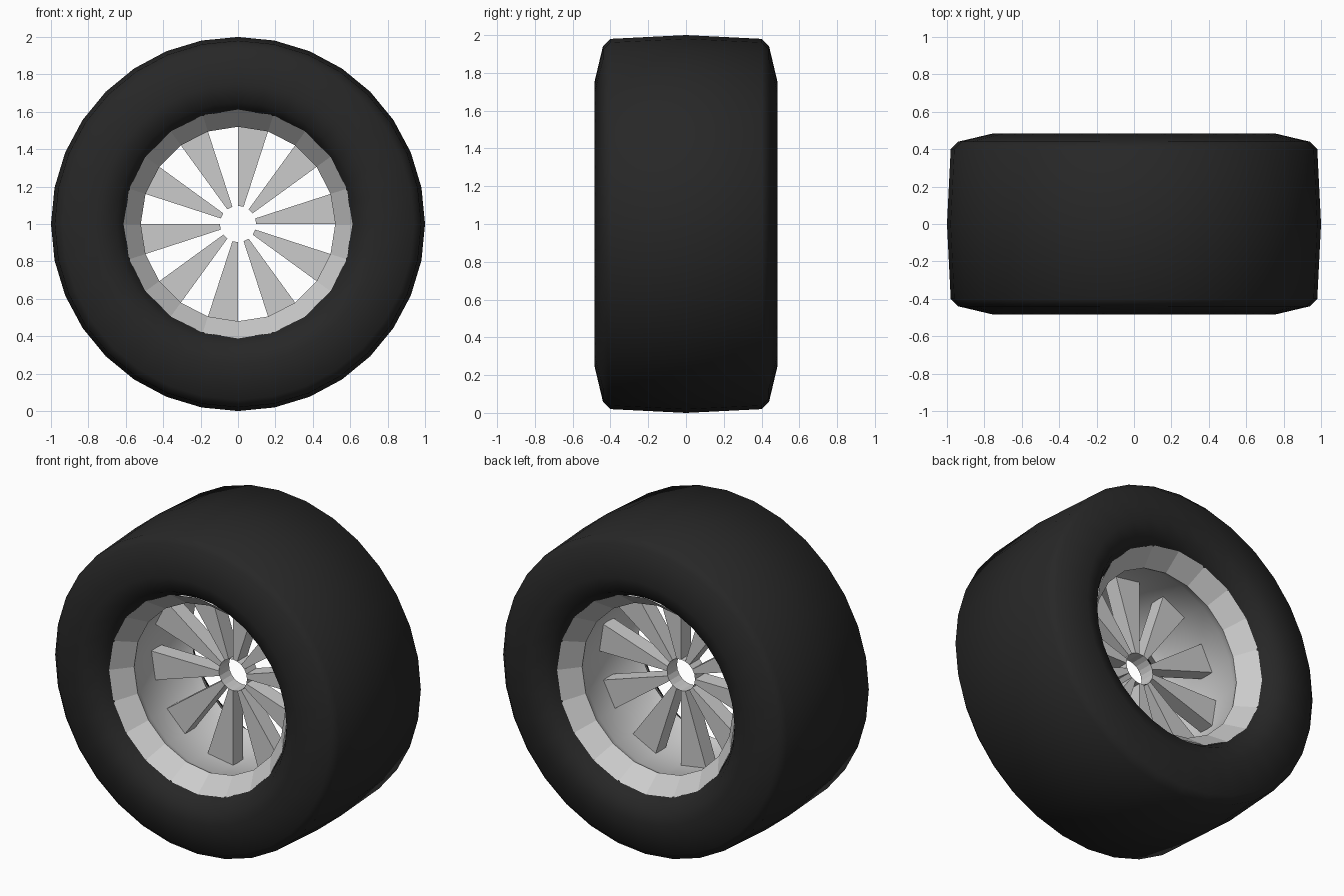
import bpy, bmesh
from math import sin, cos, radians, tau

if "Cube" in bpy.data.objects:
    bpy.data.objects.remove(bpy.data.objects["Cube"])

CENTRE_Z = 1.0


def finish(bm, name, material=None):
    mesh = bpy.data.meshes.new(name)
    bm.to_mesh(mesh)
    bm.free()
    obj = bpy.data.objects.new(name, mesh)
    obj.location.z = CENTRE_Z
    bpy.context.collection.objects.link(obj)
    if material:
        mesh.materials.append(material)
    return obj


def lathe(name, profile, sides, smooth, material=None):
    """Spin (y, radius) points round the axle; normals face left of travel."""
    bm = bmesh.new()
    rings = [[bm.verts.new((r * cos(tau * k / sides), y, r * sin(tau * k / sides)))
              for k in range(sides)] for y, r in profile]
    for i, (a, b) in enumerate(zip(rings, rings[1:])):
        for k in range(sides):
            n = (k + 1) % sides
            face = bm.faces.new((a[k], b[k], b[n], a[n]))
            face.smooth = smooth(i)
    return finish(bm, name, material)


def mirrored(half):
    """Complete a front-half profile with its back half."""
    return half + [(-y, r) for y, r in reversed(half) if y != 0]


# tyre
rubber = bpy.data.materials.new("rubber")
rubber.diffuse_color = (0.02, 0.02, 0.02, 1)
rubber.use_nodes = True
rubber.node_tree.nodes["Principled BSDF"].inputs["Base Color"].default_value = rubber.diffuse_color
tyre_half = [(-0.34, 0.59), (-0.39, 0.61), (-0.45, 0.65), (-0.485, 0.75),
             (-0.44, 0.94), (-0.40, 0.98), (0, 1.0)]
lathe("tyre", mirrored(tyre_half), 32, lambda i: True, rubber)

# rim: faceted lip at each end
for name, lip in (("rim_lip_front", [(-0.28, 0.52), (-0.395, 0.612)]),
                  ("rim_lip_back", [(0.395, 0.612), (0.28, 0.52)])):
    lathe(name, lip, 20, lambda i: False)

# rim: smooth barrel between the lips
barrel_half = [(-0.28, 0.52), (-0.22, 0.55), (0, 0.565)]
lathe("rim_barrel", mirrored(barrel_half)[::-1], 20, lambda i: True)

# hub ring
lathe("hub_ring", [(0.05, 0.097), (-0.05, 0.097)], 20, lambda i: False)

# ten wedge spokes
bm = bmesh.new()
for s in range(10):
    a0, a1 = radians(36 * s), radians(36 * s + 18)
    outline = [(0.097, a0), (0.57, a0), (0.57, a1), (0.097, a1)]
    front = [bm.verts.new((r * cos(a), -0.05, r * sin(a))) for r, a in outline]
    back = [bm.verts.new((r * cos(a), 0.05, r * sin(a))) for r, a in outline]
    bm.faces.new(front)
    bm.faces.new(back[::-1])
    for k in range(4):
        n = (k + 1) % 4
        bm.faces.new((front[n], front[k], back[k], back[n]))
bmesh.ops.recalc_face_normals(bm, faces=bm.faces)
finish(bm, "spokes")
